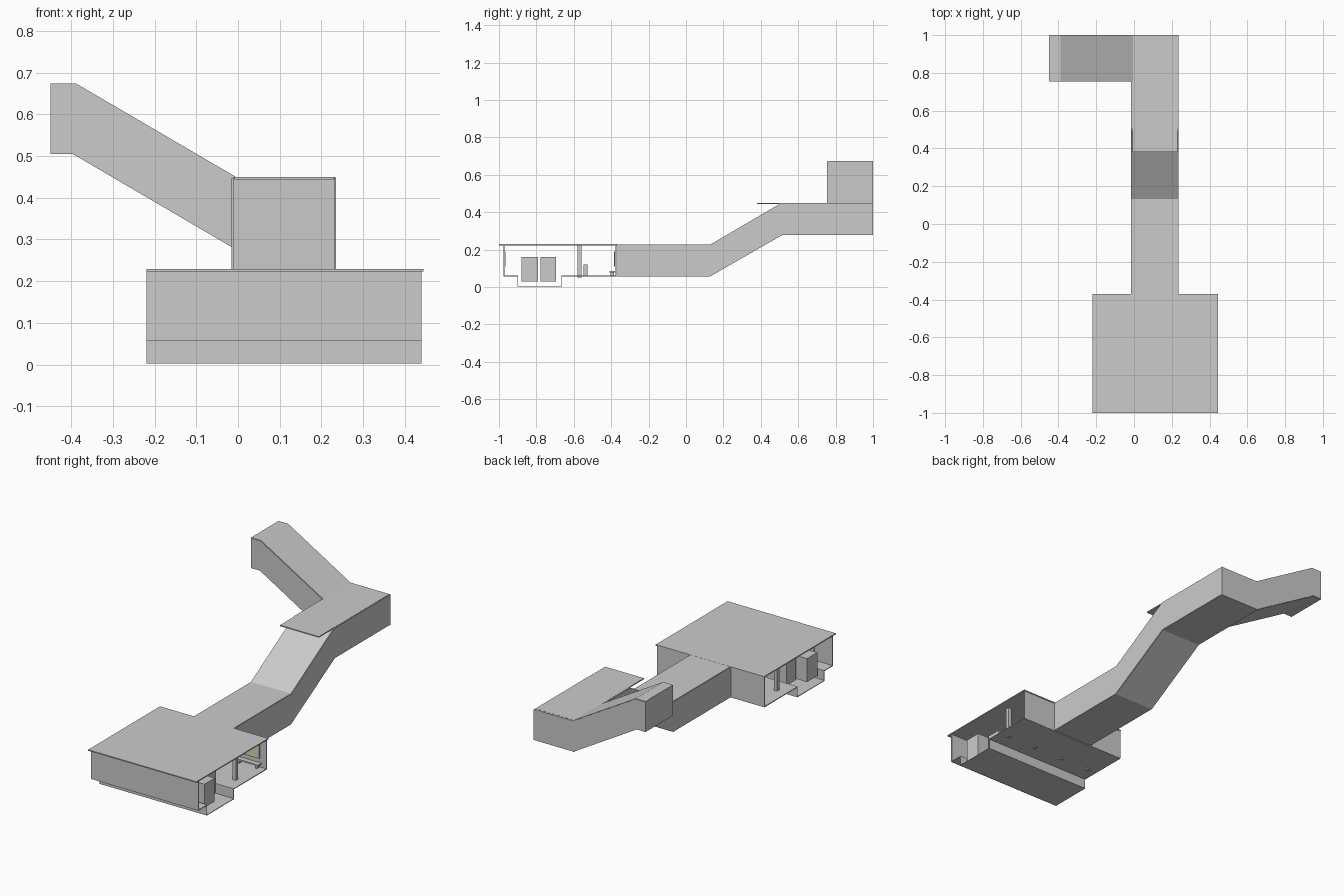
import bpy, bmesh

if "Cube" in bpy.data.objects:
    bpy.data.objects.remove(bpy.data.objects["Cube"])

T = 0.005  # shell thickness


def finish(name, bm, thick=0):
    me = bpy.data.meshes.new(name)
    bm.to_mesh(me)
    bm.free()
    ob = bpy.data.objects.new(name, me)
    bpy.context.collection.objects.link(ob)
    if thick:
        mod = ob.modifiers.new("thickness", 'SOLIDIFY')
        mod.thickness = thick
        mod.offset = 0
    return ob


def box(name, x0, x1, y0, y1, z0, z1):
    bm = bmesh.new()
    bmesh.ops.create_cube(bm, size=1)
    for v in bm.verts:
        v.co = ((x0 + x1) / 2 + v.co.x * (x1 - x0),
                (y0 + y1) / 2 + v.co.y * (y1 - y0),
                (z0 + z1) / 2 + v.co.z * (z1 - z0))
    return finish(name, bm)


def place(axis, a, b, z):
    # profile coordinate a runs along the axis, b across it
    return (a, b, z) if axis == 'x' else (b, a, z)


def sheet(name, profile, axis, lo, hi):
    """Profile polyline swept sideways into a thin floor or roof."""
    bm = bmesh.new()
    rows = [[bm.verts.new(place(axis, a, b, z)) for b in (lo, hi)] for a, z in profile]
    for p, q in zip(rows, rows[1:]):
        bm.faces.new((p[0], p[1], q[1], q[0]))
    return finish(name, bm, T)


def side(name, floor, roof, axis, at):
    """Upright wall filling the space between floor and roof profiles."""
    bm = bmesh.new()
    lo = [bm.verts.new(place(axis, a, at, z)) for a, z in floor]
    hi = [bm.verts.new(place(axis, a, at, z)) for a, z in roof]
    for i in range(len(lo) - 1):
        bm.faces.new((lo[i], lo[i + 1], hi[i + 1], hi[i]))
    return finish(name, bm, T)


def raised(profile, h=0.167):
    return [(a, z + h) for a, z in profile]


# Station hall: stepped floor with track pit, walls, roof, open ends
X0, X1 = -0.22, 0.44
sheet("platform_floor", [(-0.972, 0.059), (-0.9, 0.059), (-0.9, 0.004),
                         (-0.664, 0.004), (-0.664, 0.059), (-0.375, 0.059)], 'y', X0, X1)
box("front_wall", X0, X1, -0.975, -0.97, 0.057, 0.224)
box("back_wall_left", X0, -0.015, -0.378, -0.373, 0.057, 0.224)
box("back_wall_right", 0.235, X1, -0.378, -0.373, 0.057, 0.224)
box("station_roof", X0, 0.445, -1.0, -0.37, 0.223, 0.229)

# Two train bodies in the pit
box("near_train", -0.19, 0.41, -0.88, -0.79, 0.03, 0.16)
box("far_train", -0.13, 0.35, -0.778, -0.695, 0.03, 0.16)

# Columns and bins along the platform
for i in range(4):
    x = -0.157 + 0.18 * i
    box("column", x - 0.01, x + 0.01, -0.58, -0.56, 0.05, 0.224)
for x in (0.02, 0.205):
    box("bin", x - 0.01, x + 0.01, -0.547, -0.527, 0.061, 0.12)

# Benches and wall panels
beige = bpy.data.materials.new("beige")
beige.diffuse_color = (0.72, 0.65, 0.45, 1)
beige.use_nodes = True
beige.node_tree.nodes["Principled BSDF"].inputs["Base Color"].default_value = beige.diffuse_color
for cx in (-0.12, 0.34):
    box("bench_seat", cx - 0.07, cx + 0.07, -0.408, -0.38, 0.078, 0.086)
    for dx in (-0.055, 0.055):
        box("bench_leg", cx + dx - 0.005, cx + dx + 0.005, -0.404, -0.384, 0.061, 0.08)
    panel = box("wall_panel", cx - 0.06, cx + 0.06, -0.386, -0.379, 0.11, 0.19)
    panel.data.materials.append(beige)
for cx in (-0.05, 0.27):
    box("front_panel", cx - 0.06, cx + 0.06, -0.969, -0.965, 0.11, 0.19)

# Main passage: level, ramp, landing
W0, W1 = -0.0125, 0.2325
main = [(-0.372, 0.06), (0.13, 0.06), (0.515, 0.281), (0.997, 0.281)]
main_left = main[:3] + [(0.755, 0.281)]
main_roof = [(-0.372, 0.226), (0.133, 0.226), (0.51, 0.447), (0.997, 0.447)]
sheet("passage_floor", main, 'y', W0, W1)
sheet("passage_roof", main_roof, 'y', W0, W1)
side("passage_right_wall", main, main_roof, 'y', W1)
side("passage_left_wall", main_left, main_roof[:3] + [(0.755, 0.447)], 'y', W0)
box("landing_end_wall", -0.015, 0.235, 0.995, 1.0, 0.279, 0.449)
box("landing_canopy", -0.008, 0.23, 0.38, 0.99, 0.444, 0.45)

# Upper branch: ramp climbing to the left, short level exit
branch = [(-0.0125, 0.283), (-0.395, 0.507), (-0.447, 0.507)]
branch_roof = [(-0.005, 0.447), (-0.39, 0.672), (-0.447, 0.672)]
sheet("branch_floor", branch, 'x', 0.757, 0.997)
sheet("branch_roof", branch_roof, 'x', 0.757, 0.997)
for y in (0.757, 0.997):
    side("branch_wall", branch, branch_roof, 'x', y)
box("branch_end_wall", -0.45, -0.445, 0.756, 0.999, 0.505, 0.674)
